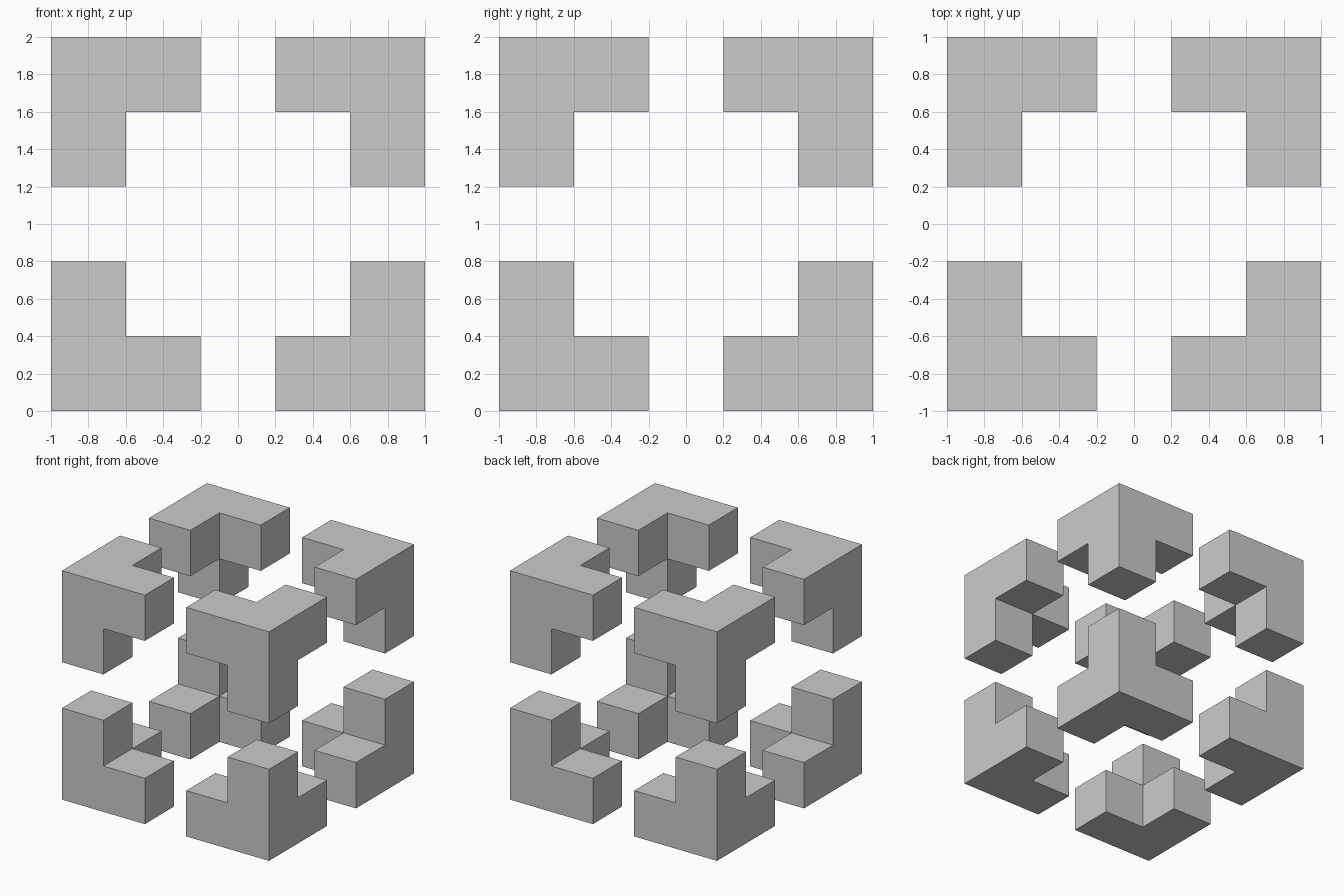
import bpy
import bmesh
from mathutils import Matrix

if "Cube" in bpy.data.objects:
    bpy.data.objects.remove(bpy.data.objects["Cube"])

CELL = 0.4    # thickness of every arm
CENTRE = 0.8  # corner cube centre, measured from the model centre

# One corner bracket: a cube with an arm extruded from each inward face
bm = bmesh.new()
bmesh.ops.create_cube(bm, size=CELL, matrix=Matrix.Translation((CENTRE,) * 3))
bm.normal_update()
inward = [f for f in bm.faces if sum(f.normal) < 0]
arms = bmesh.ops.extrude_discrete_faces(bm, faces=inward)["faces"]
for face in arms:
    face.normal_update()
    bmesh.ops.translate(bm, verts=face.verts[:], vec=face.normal * CELL)
bmesh.ops.recalc_face_normals(bm, faces=bm.faces[:])

mesh = bpy.data.meshes.new("corner_brackets")
bm.to_mesh(mesh)
bm.free()

brackets = bpy.data.objects.new("corner_brackets", mesh)
brackets.location.z = 1.0
bpy.context.collection.objects.link(brackets)

# Mirror about the model centre to make all eight corners
mirror = brackets.modifiers.new("eight_corners", 'MIRROR')
mirror.use_axis = (True, True, True)
